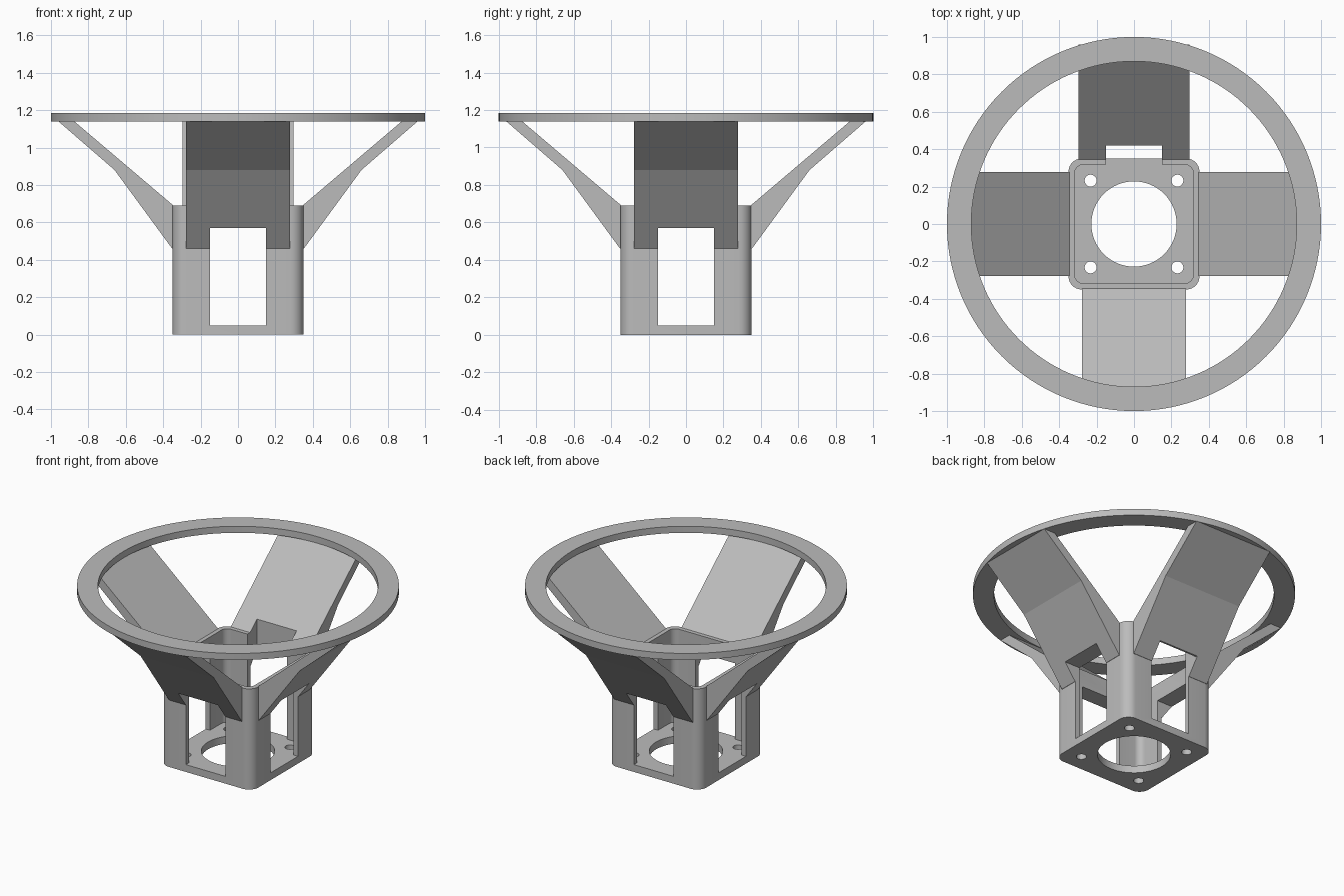
import bpy, bmesh, math
from mathutils import Matrix

cube = bpy.data.objects.get("Cube")
if cube:
    bpy.data.objects.remove(cube, do_unlink=True)

GREY = (0.5, 0.5, 0.5, 1)
grey = bpy.data.materials.new("matte_grey")
grey.use_nodes = True
grey.diffuse_color = GREY
grey.node_tree.nodes["Principled BSDF"].inputs["Base Color"].default_value = GREY

HALF, WALL, FLOOR, TOP = 0.35, 0.033, 0.05, 0.69
RING_LOW, RING_TOP, RING_IN = 1.14, 1.185, 0.87
WINDOW = 0.15


def prism(name, points, depth, matrix=Matrix()):
    """Extrude a closed outline along its local z, then place it."""
    bm = bmesh.new()
    face = bm.faces.new([bm.verts.new((x, y, 0)) for x, y in points])
    side = bmesh.ops.extrude_face_region(bm, geom=[face])
    verts = [v for v in side["geom"] if isinstance(v, bmesh.types.BMVert)]
    bmesh.ops.translate(bm, verts=verts, vec=(0, 0, depth))
    bmesh.ops.transform(bm, matrix=matrix, verts=bm.verts)
    bmesh.ops.recalc_face_normals(bm, faces=bm.faces)
    mesh = bpy.data.meshes.new(name)
    bm.to_mesh(mesh)
    bm.free()
    mesh.materials.append(grey)
    obj = bpy.data.objects.new(name, mesh)
    bpy.context.collection.objects.link(obj)
    return obj


def circle(radius, count, cx=0, cy=0):
    steps = [math.tau * i / count for i in range(count)]
    return [(cx + radius * math.cos(a), cy + radius * math.sin(a)) for a in steps]


def rounded_square(half, radius, steps=8):
    points = []
    for corner in range(4):
        mid = math.pi / 4 + corner * math.pi / 2
        cx = math.copysign(half - radius, math.cos(mid))
        cy = math.copysign(half - radius, math.sin(mid))
        for i in range(steps + 1):
            a = (corner + i / steps) * math.pi / 2
            points.append((cx + radius * math.cos(a), cy + radius * math.sin(a)))
    return points


def rectangle(x0, x1, y0, y1):
    return [(x0, y0), (x1, y0), (x1, y1), (x0, y1)]


def cut(obj, outline, low, high):
    """Subtract an upright prism from an object."""
    cutter = prism("cutter", outline, high - low, Matrix.Translation((0, 0, low)))
    cutter.hide_render = True
    mod = obj.modifiers.new("cut", "BOOLEAN")
    mod.operation, mod.solver, mod.object = "DIFFERENCE", "EXACT", cutter
    bpy.context.view_layer.objects.active = obj
    bpy.ops.object.modifier_apply(modifier=mod.name)
    bpy.data.objects.remove(cutter, do_unlink=True)


def smooth(obj):
    bpy.ops.object.select_all(action="DESELECT")
    obj.select_set(True)
    bpy.context.view_layer.objects.active = obj
    bpy.ops.object.shade_smooth_by_angle(angle=math.radians(30))


across_x = rectangle(-0.6, 0.6, -WINDOW, WINDOW)
across_y = rectangle(-WINDOW, WINDOW, -0.6, 0.6)
back_slot = rectangle(-WINDOW, WINDOW, 0.3, 0.42)

# Square housing with a floor, four windows and a slot open at the back
housing = prism("housing", rounded_square(HALF, 0.07), TOP)
cut(housing, rounded_square(HALF - WALL, 0.045), FLOOR, 1)
for outline in (across_x, across_y):
    cut(housing, outline, FLOOR, 0.57)
cut(housing, back_slot, 0.3, 1)

# Centre bore and four screw holes in the floor
cut(housing, circle(0.228, 64), -0.1, 0.2)
for sx in (-1, 1):
    for sy in (-1, 1):
        cut(housing, circle(0.032, 24, sx * 0.232, sy * 0.232), -0.1, 0.2)
smooth(housing)

# Four splayed arms: side profile as (distance outward, height)
profile = [(0.345, 0.46), (0.352, 0.46), (0.66, 0.88), (0.96, RING_LOW),
           (RING_IN + 0.005, RING_LOW), (0.345, TOP)]
names = ("left_arm", "back_arm", "right_arm", "front_arm")
for i, name in enumerate(names):
    half = 0.297 if name == "back_arm" else 0.277
    place = (Matrix.Rotation(i * math.pi / 2, 4, "Z")
             @ Matrix.Translation((0, half, 0))
             @ Matrix.Rotation(math.pi / 2, 4, "X"))
    arm = prism(name, profile, 2 * half, place)
    cut(arm, across_y if i % 2 else across_x, FLOOR, 0.57)
    if name == "back_arm":
        cut(arm, back_slot, 0.3, 1)

# Flat rim on top of the arms
rim = prism("rim", circle(1, 128), RING_TOP - RING_LOW, Matrix.Translation((0, 0, RING_LOW)))
cut(rim, circle(RING_IN, 128), 1, 1.3)
smooth(rim)
